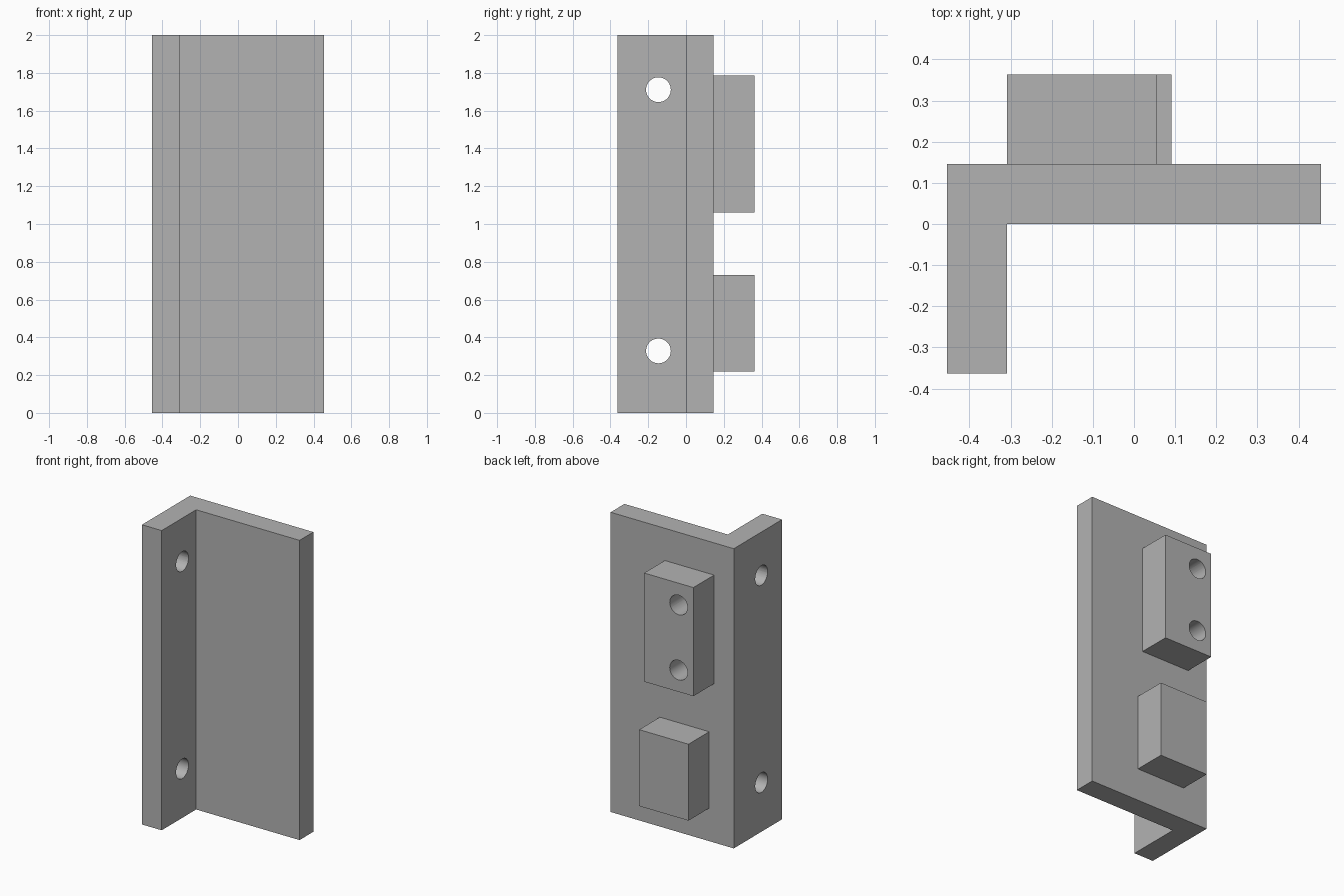
import bpy
import bmesh
from math import radians

cube = bpy.data.objects.get("Cube")
if cube:
    bpy.data.objects.remove(cube, do_unlink=True)

grey = bpy.data.materials.new("plain_grey")
grey.use_nodes = True
colour = (0.45, 0.45, 0.45, 1)
grey.diffuse_color = colour
grey.node_tree.nodes["Principled BSDF"].inputs["Base Color"].default_value = colour

HOLE_RADIUS = 0.0655


def prism(name, outline, bottom, top):
    """Extrude a plan outline (counter-clockwise) between two heights."""
    bm = bmesh.new()
    face = bm.faces.new([bm.verts.new((x, y, bottom)) for x, y in outline])
    grown = bmesh.ops.extrude_face_region(bm, geom=[face])["geom"]
    verts = [v for v in grown if isinstance(v, bmesh.types.BMVert)]
    bmesh.ops.translate(bm, verts=verts, vec=(0, 0, top - bottom))
    bmesh.ops.recalc_face_normals(bm, faces=bm.faces)
    mesh = bpy.data.meshes.new(name)
    bm.to_mesh(mesh)
    bm.free()
    obj = bpy.data.objects.new(name, mesh)
    bpy.context.collection.objects.link(obj)
    mesh.materials.append(grey)
    return obj


def block(name, left, right, front, back, bottom, top):
    outline = [(left, front), (right, front), (right, back), (left, back)]
    return prism(name, outline, bottom, top)


def drill(obj, centre, rotation, depth):
    """Cut a round hole and discard the cutter."""
    bpy.ops.mesh.primitive_cylinder_add(vertices=48, radius=HOLE_RADIUS, depth=depth,
                                        location=centre, rotation=rotation)
    cutter = bpy.context.object
    cutter.name = "hole_cutter"
    cutter.hide_render = True
    cutter.data.materials.append(grey)
    mod = obj.modifiers.new("hole", "BOOLEAN")
    mod.operation = "DIFFERENCE"
    mod.solver = "EXACT"
    mod.object = cutter
    bpy.ops.object.select_all(action="DESELECT")
    bpy.context.view_layer.objects.active = obj
    obj.select_set(True)
    bpy.ops.object.modifier_apply(modifier=mod.name)
    bpy.data.objects.remove(cutter, do_unlink=True)
    bpy.ops.object.shade_smooth_by_angle(angle=radians(30))


# L-shaped bracket: wide plate with a flange toward the front
W, D, INNER, PLATE_BACK = 0.4545, 0.3636, -0.309, 0.1455
bracket = prism("angle_bracket",
                [(-W, -D), (INNER, -D), (INNER, 0), (W, 0), (W, PLATE_BACK), (-W, PLATE_BACK)],
                0, 2)

# Mounting holes through the flange
for z in (0.328, 1.711):
    drill(bracket, (-0.382, -0.146, z), (0, radians(90), 0), 0.4)

# Blocks on the back of the plate
upper = block("upper_block", INNER, 0.0545, PLATE_BACK, D, 1.06, 1.785)
lower = block("lower_block", -0.273, 0.091, PLATE_BACK, D, 0.22, 0.73)

# Blind holes in the upper block, ending at the plate
for z in (1.205, 1.64):
    drill(upper, (-0.2, D, z), (radians(90), 0, 0), 2 * (D - PLATE_BACK) + 0.02)
